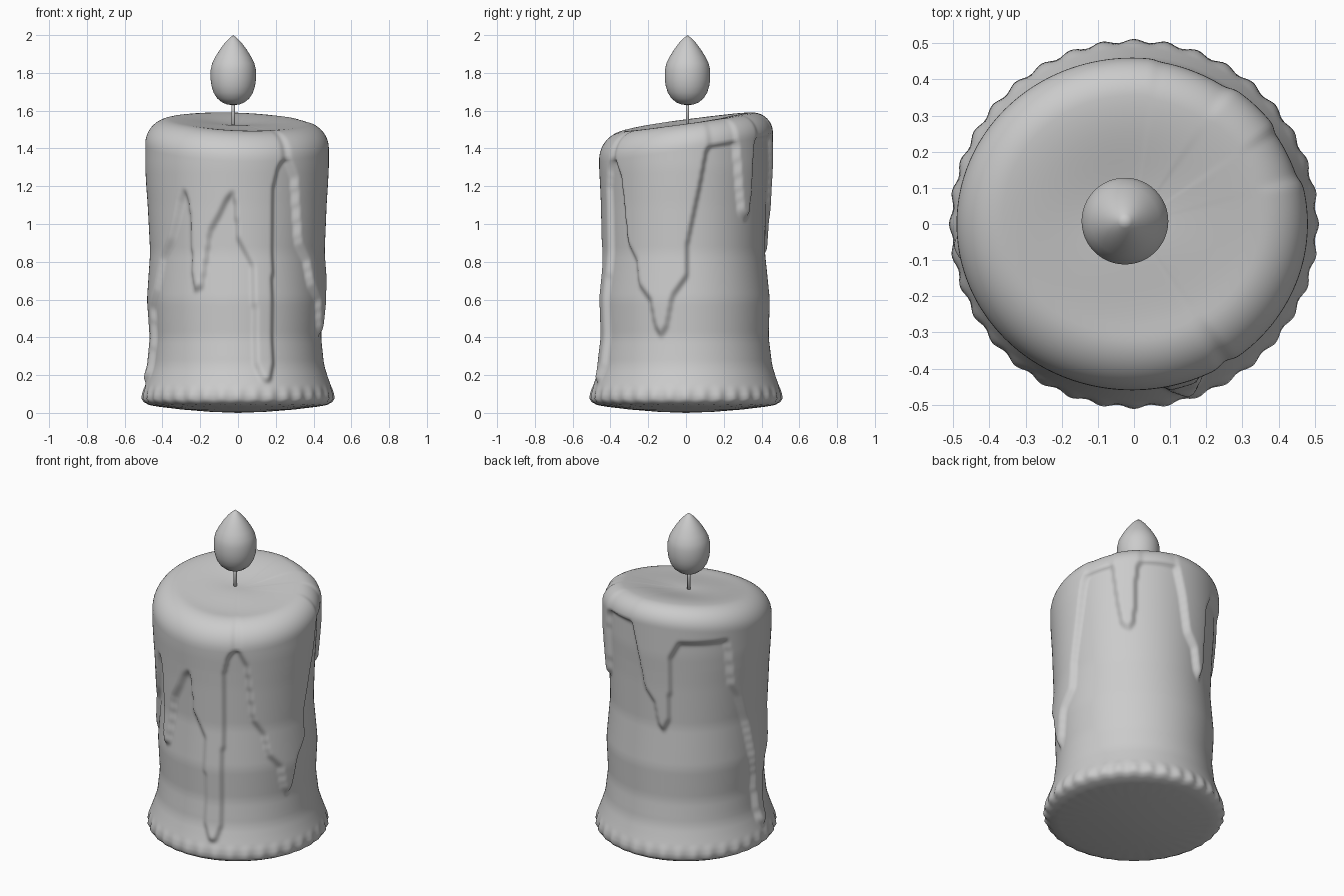
import bpy, math
from math import sin, cos, pi, radians

if "Cube" in bpy.data.objects:
    bpy.data.objects.remove(bpy.data.objects["Cube"])

grey = bpy.data.materials.new("plain_grey")
grey.diffuse_color = (0.6, 0.6, 0.6, 1)
grey.use_nodes = True
grey.node_tree.nodes["Principled BSDF"].inputs["Base Color"].default_value = grey.diffuse_color


def make_object(name, verts, faces):
    me = bpy.data.meshes.new(name)
    me.from_pydata(verts, [], faces)
    me.materials.append(grey)
    me.polygons.foreach_set("use_smooth", [True] * len(me.polygons))
    me.update()
    ob = bpy.data.objects.new(name, me)
    bpy.context.collection.objects.link(ob)
    return ob


def ring_skin(name, rings, bottom, top):
    """Skin closed rings from bottom to top, with a pole at each end."""
    n = len(rings[0])
    verts = [v for r in rings for v in r] + [bottom, top]
    faces = []
    b, t = len(verts) - 2, len(verts) - 1
    last = (len(rings) - 1) * n
    for j in range(len(rings) - 1):
        for i in range(n):
            k = (i + 1) % n
            faces.append((j * n + i, j * n + k, (j + 1) * n + k, (j + 1) * n + i))
    for i in range(n):
        k = (i + 1) % n
        faces.append((b, k, i))
        faces.append((t, last + i, last + k))
    return make_object(name, verts, faces)


def lerp_table(table, x):
    for (x0, y0), (x1, y1) in zip(table, table[1:]):
        if x <= x1:
            f = max(0.0, (x - x0) / (x1 - x0))
            return y0 + f * (y1 - y0)
    return table[-1][1]


def smooth_table(table, x):
    d = 0.025
    return sum(lerp_table(table, x + k * d) for k in (-1, -.5, 0, .5, 1)) / 5


# Lower edge of the melted wax layer: angle from +x in degrees, height
drip_edge = [(0, .72), (1, .9), (5, 1.05), (9, 1.2), (13, 1.38), (19, 1.47),
             (34, 1.47), (38, 1.2), (41, 1.06), (46, 1.03), (50, 1.07),
             (52, 1.42), (56, 1.47), (82, 1.47), (88, 1.28), (93, 1.08),
             (101, 1.0), (104, .87), (108, .83), (112, .9), (114, 1.3),
             (120, 1.39), (154, 1.39), (158, 1.1), (164, 1.02), (172, .84),
             (180, .5), (183, .2), (187, .16), (192, .2), (195, .55),
             (203, .65), (209, .82), (219, .92), (224, 1.02), (228, 1.12),
             (232, 1.18), (235, 1.1), (237, .75), (240, .65), (245, .67),
             (248, .85), (250, .96), (257, 1.05), (262, 1.13), (267, 1.17),
             (270, .92), (275, .85), (280, .78), (282, .25), (286, .17),
             (290, .17), (293, .25), (295, 1.2), (298, 1.3), (304, 1.36),
             (311, 1.25), (316, .9), (324, .81), (327, .68), (336, .6),
             (339, .46), (343, .41), (347, .46), (351, .62), (360, .72)]

# Radius of the wax column under the melted layer
core = [(.05, .5), (.1, .508), (.17, .482), (.25, .456), (.4, .439), (.6, .448),
        (.85, .426), (1.1, .434), (1.3, .445), (1.6, .445)]

N, SIDE = 300, 140
Z0 = 0.1
angles = [2 * pi * i / N for i in range(N)]


def rim_height(a):
    return 1.542 + .012 * (-cos(a)) + .047 * sin(a)


def shoulder(a):
    return .13 - .025 * sin(a)


# Melted layer mask on the side grid, softened by blurring
side_top = [rim_height(a) - shoulder(a) for a in angles]
zgrid = [[Z0 + (side_top[i] - Z0) * j / (SIDE - 1) for i in range(N)] for j in range(SIDE)]
edges = [lerp_table(drip_edge, math.degrees(a)) for a in angles]
mask = []
for j in range(SIDE):
    row = []
    for i in range(N):
        f = (zgrid[j][i] - edges[i]) / .03 + .5
        row.append(min(1.0, max(0.0, f)))
    mask.append(row)
mask[-1] = [1.0] * N
for _ in range(2):
    mask = [[(r[i - 1] + 2 * r[i] + r[(i + 1) % N]) / 4 for i in range(N)] for r in mask]
    mask = [[(mask[max(j - 1, 0)][i] + 2 * mask[j][i] + mask[min(j + 1, SIDE - 1)][i]) / 4
             for i in range(N)] for j in range(SIDE)]


def polar(r, a, z):
    return (r * cos(a), r * sin(a), z)


def ruffle(a):
    return .005 * cos(36 * a)


rings = []
# Underside: shallow dish with a ruffled rim
for r, z, w in [(.15, .006, 0), (.3, .018, 0), (.42, .033, .3), (.47, .042, .8),
                (.495, .056, 1), (.507, .075, 1)]:
    rings.append([polar(r + w * ruffle(a), a, z + .4 * w * ruffle(a)) for a in angles])
# Side wall with drips
radius_top = []
for j in range(SIDE):
    ring = []
    for i, a in enumerate(angles):
        z = zgrid[j][i]
        up = min(1, max(0, (z - .3) / .9))
        r = smooth_table(core, z) + .028 * mask[j][i]
        r += up * (.013 * cos(2 * a) - .005 * cos(a))
        r += max(0, 1 - (z - Z0) / .05) * ruffle(a) * .8
        ring.append(polar(r, a, z))
        if j == SIDE - 1:
            radius_top.append(r)
    rings.append(ring)
# Rounded shoulder
for k in range(1, 13):
    t = k / 12 * pi / 2
    rings.append([polar(radius_top[i] - shoulder(a) * (1 - cos(t)), a,
                        side_top[i] + shoulder(a) * sin(t))
                  for i, a in enumerate(angles)])
# Gently dished top
CENTRE = 1.525
for k in range(1, 12):
    f = 1 - k / 12
    s = f * f * (3 - 2 * f)
    rings.append([polar((radius_top[i] - shoulder(a)) * f, a,
                        CENTRE + (rim_height(a) - CENTRE) * s)
                  for i, a in enumerate(angles)])
ring_skin("wax_body", rings, (0, 0, 0), (0, 0, CENTRE))


# Wick and flame, lathed around the same slightly offset axis
def lathe(name, profile, z_low, z_high, sides, cx=-.025, cy=.008):
    rs = [[(cx + r * cos(2 * pi * i / sides), cy + r * sin(2 * pi * i / sides), z)
           for i in range(sides)] for r, z in profile]
    return ring_skin(name, rs, (cx, cy, z_low), (cx, cy, z_high))


lathe("wick", [(.009, 1.48), (.009, 1.6), (.009, 1.66)], 1.48, 1.66, 16)
lathe("flame", [(.03, 1.632), (.058, 1.643), (.085, 1.665), (.104, 1.695),
                (.115, 1.73), (.12, 1.765), (.12, 1.815), (.112, 1.85),
                (.095, 1.885), (.07, 1.925), (.042, 1.962), (.02, 1.984)],
      1.63, 2.0, 48)
